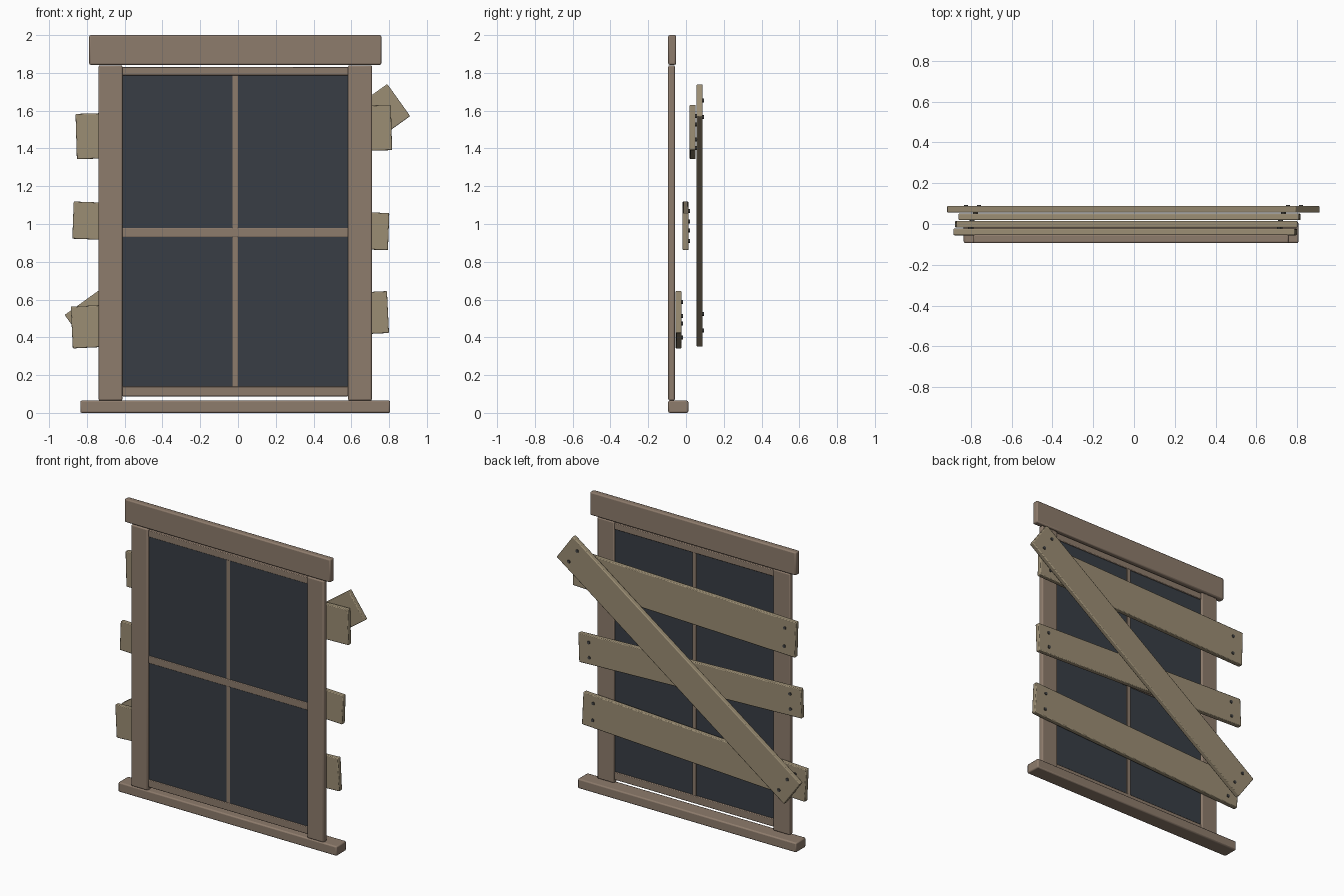
import bpy
from math import radians, cos, sin, pi

if "Cube" in bpy.data.objects:
    bpy.data.objects.remove(bpy.data.objects["Cube"])


def material(name, rgb):
    m = bpy.data.materials.new(name)
    m.diffuse_color = (*rgb, 1)
    m.use_nodes = True
    m.node_tree.nodes["Principled BSDF"].inputs["Base Color"].default_value = m.diffuse_color
    return m


FRAME = material("frame_wood", (0.27, 0.20, 0.15))
PLANK = material("plank_wood", (0.33, 0.27, 0.175))
GLASS = material("dark_glass", (0.04, 0.048, 0.06))
IRON = material("nail_iron", (0.06, 0.06, 0.06))


def box(name, x, y, z, mat, bevel=0.006, angle=0):
    """Bevelled box from (min, max) ranges, turned about y by angle (right end up)."""
    lo, hi = zip(x, y, z)
    bpy.ops.mesh.primitive_cube_add(size=1, location=[(a + b) / 2 for a, b in zip(lo, hi)])
    ob = bpy.context.object
    ob.name = name
    ob.scale = [b - a for a, b in zip(lo, hi)]
    bpy.ops.object.transform_apply(location=False, rotation=False, scale=True)
    ob.rotation_euler.y = -radians(angle)
    ob.data.materials.append(mat)
    if bevel:
        b = ob.modifiers.new("bevel", 'BEVEL')
        b.width = bevel
        b.segments = 2
        bpy.ops.object.shade_smooth_by_angle(angle=radians(35))
    return ob


# Outer frame
CX = -0.0145
FRONT = -0.094
box("header", (CX - 0.773, CX + 0.773), (FRONT, -0.052), (1.843, 2.0), FRAME, 0.008)
box("sill", (CX - 0.82, CX + 0.82), (FRONT, 0.012), (0, 0.065), FRAME, 0.008)
for side, s in (("left", -1), ("right", 1)):
    x = sorted((CX + s * 0.597, CX + s * 0.724))
    box(side + "_jamb", x, (FRONT, -0.059), (0.065, 1.84), FRAME, 0.008)

# Sash rails, centre bar and dark pane
for name, z0, z1 in (("bottom_rail", 0.088, 0.14), ("middle_rail", 0.93, 0.98),
                     ("top_rail", 1.787, 1.832)):
    box(name, (CX - 0.598, CX + 0.598), (-0.088, -0.064), (z0, z1), FRAME, 0.004)
box("centre_bar", (CX - 0.015, CX + 0.015), (-0.084, -0.066), (0.1, 1.82), FRAME, 0.003)
box("glass_pane", (CX - 0.598, CX + 0.598), (-0.083, -0.073), (0.11, 1.81), GLASS, 0)

# Boards across the back: name, centre x, y, z, length, width, tilt
BOARDS = [
    ("upper_board", -0.022, 0.035, 1.487, 1.67, 0.24, 1.65),
    ("middle_board", -0.038, -0.002, 0.99, 1.672, 0.197, -2.1),
    ("lower_board", -0.043, -0.039, 0.493, 1.676, 0.222, 2.8),
    ("diagonal_board", -0.003, 0.072, 1.045, 2.10, 0.209, 35.6),
]
HALF = 0.0162
for name, cx, cy, cz, length, width, tilt in BOARDS:
    box(name, (cx - length / 2, cx + length / 2), (cy - HALF, cy + HALF),
        (cz - width / 2, cz + width / 2), PLANK, 0.005, tilt)
    # Two nails at each end
    t = radians(tilt)
    for u in (0.08 - length / 2, length / 2 - 0.08):
        for v in (-0.26 * width, 0.26 * width):
            bpy.ops.mesh.primitive_cylinder_add(
                vertices=10, radius=0.0105, depth=0.014, rotation=(pi / 2, 0, 0),
                location=(cx + u * cos(t) - v * sin(t), cy + HALF - 0.001,
                          cz + u * sin(t) + v * cos(t)))
            nail = bpy.context.object
            nail.name = name.replace("board", "nail")
            nail.data.materials.append(IRON)
            bpy.ops.object.shade_smooth_by_angle(angle=radians(40))
